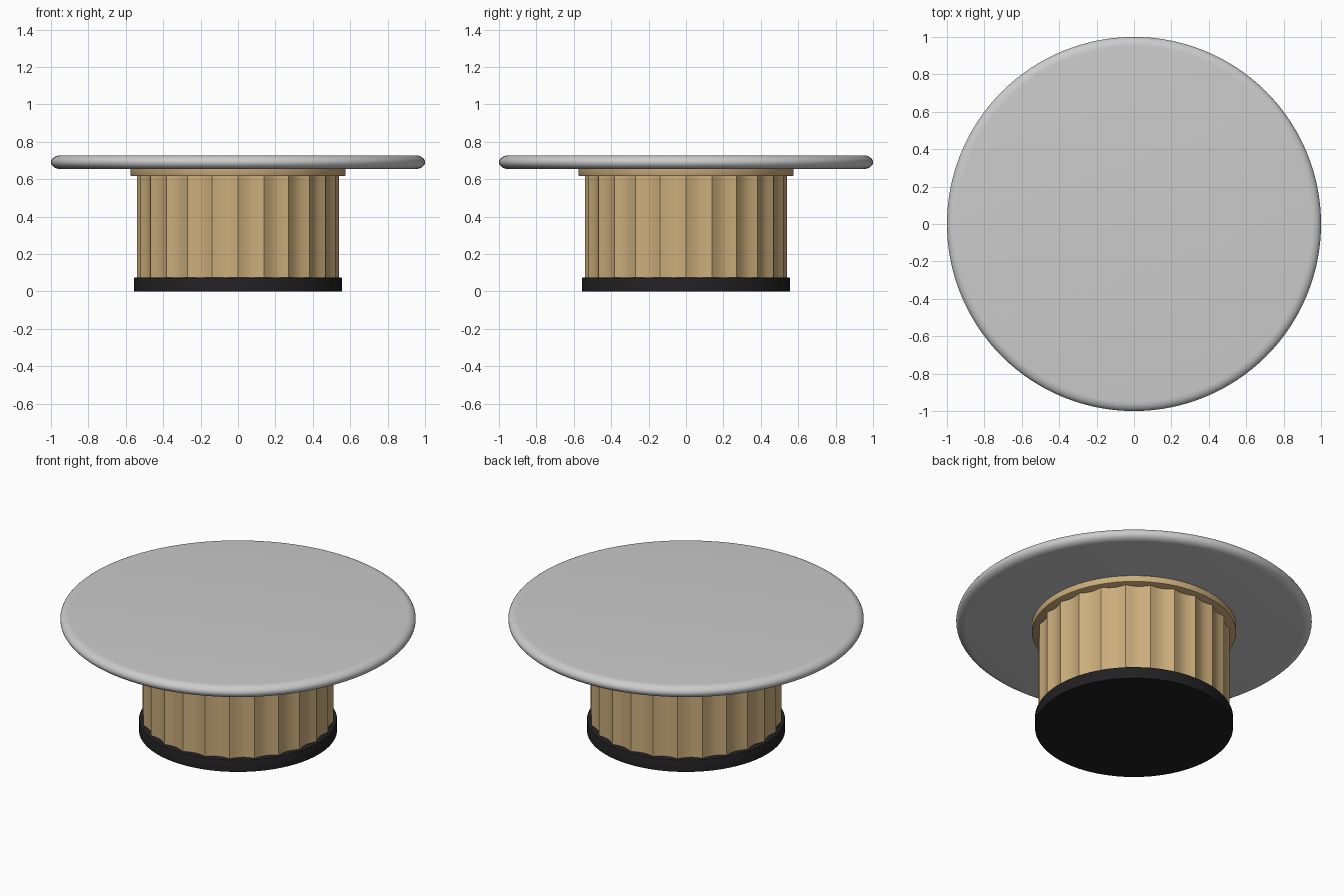
import bpy, bmesh, math

if "Cube" in bpy.data.objects:
    bpy.data.objects.remove(bpy.data.objects["Cube"])

def material(name, col):
    m = bpy.data.materials.new(name)
    m.diffuse_color = (*col, 1)
    m.use_nodes = True
    m.node_tree.nodes["Principled BSDF"].inputs["Base Color"].default_value = m.diffuse_color
    return m

def loft(name, rings, mat=None, angle=30):
    """Skin a stack of closed rings and cap both ends."""
    bm = bmesh.new()
    vs = [[bm.verts.new(p) for p in r] for r in rings]
    n = len(vs[0])
    for a, b in zip(vs, vs[1:]):
        for i in range(n):
            j = (i + 1) % n
            bm.faces.new((a[i], a[j], b[j], b[i]))
    bm.faces.new(vs[0][::-1])
    bm.faces.new(vs[-1])
    me = bpy.data.meshes.new(name)
    bm.to_mesh(me)
    bm.free()
    ob = bpy.data.objects.new(name, me)
    bpy.context.collection.objects.link(ob)
    if mat:
        me.materials.append(mat)
    bpy.ops.object.select_all(action='DESELECT')
    ob.select_set(True)
    bpy.context.view_layer.objects.active = ob
    bpy.ops.object.shade_smooth_by_angle(angle=math.radians(angle))
    return ob

def ring(radius, z, n=128):
    return [(radius * math.cos(2 * math.pi * i / n),
             radius * math.sin(2 * math.pi * i / n), z) for i in range(n)]

def fluted_ring(z, flutes=24, seg=8, radius=0.54, depth=0.02):
    n = flutes * seg
    pts = []
    for i in range(n):
        r = radius - depth * math.sin(math.pi * (i % seg) / seg)
        a = 2 * math.pi * i / n
        pts.append((r * math.cos(a), r * math.sin(a), z))
    return pts

wood = material("wood", (0.60, 0.42, 0.20))
black = material("black", (0.015, 0.015, 0.017))

# plinth with a softened upper edge
loft("base_plinth", [ring(r, z) for r, z in
     [(0.557, 0), (0.557, 0.068), (0.555, 0.072), (0.551, 0.074)]], black)

# scalloped column
loft("fluted_column", [fluted_ring(0.07), fluted_ring(0.62)], wood, 20)

# collar under the top
loft("collar", [ring(r, z) for r, z in
     [(0.569, 0.616), (0.573, 0.618), (0.575, 0.622), (0.575, 0.656)]], wood)

# round top with a bullnose edge
zc, hw, hz = 0.691, 0.05, 0.0365
steps = 12
edge = [-math.pi / 2 + math.pi * k / steps for k in range(steps + 1)]
loft("table_top", [ring(1 - hw + hw * math.cos(t), zc + hz * math.sin(t)) for t in edge])
